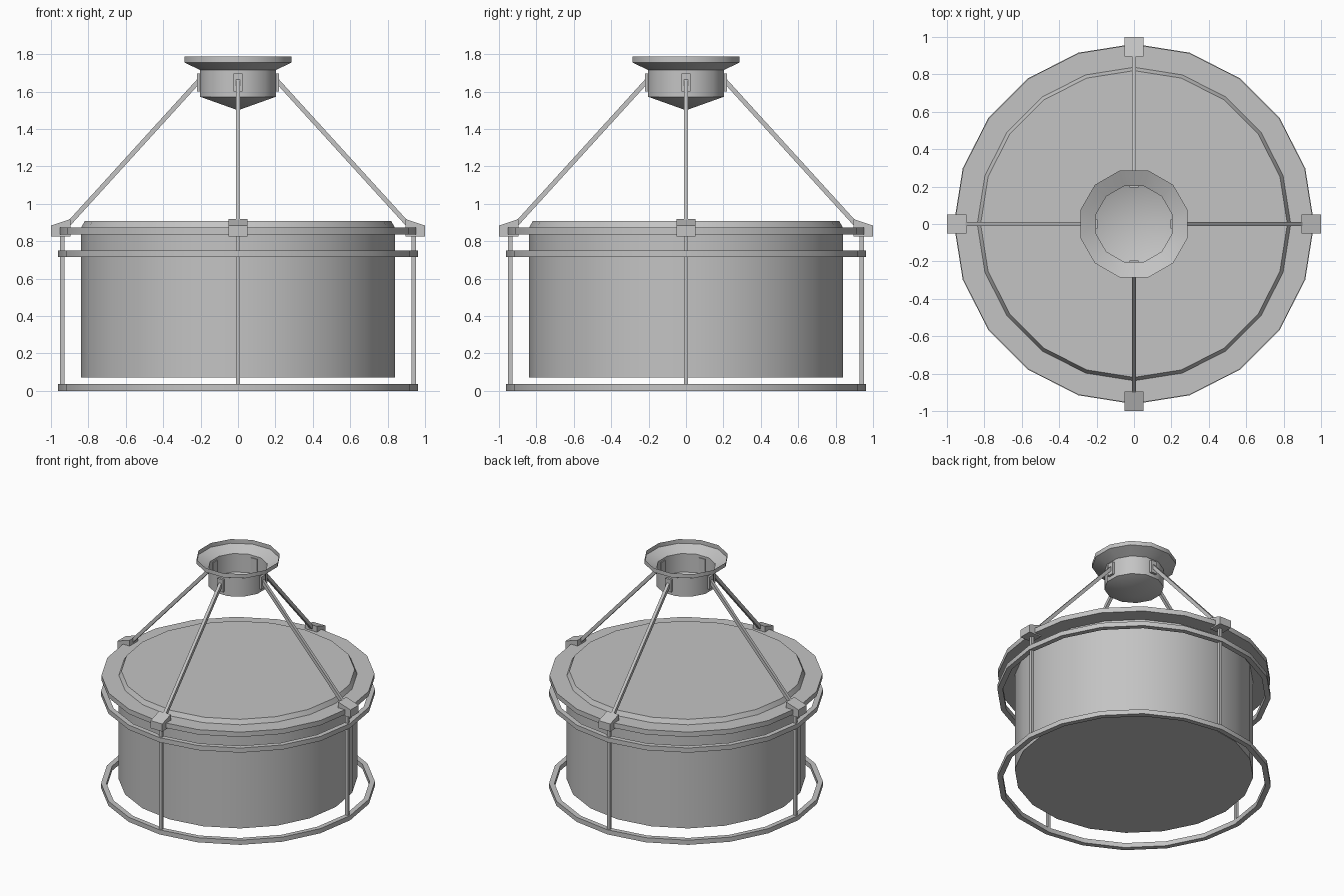
import bpy, bmesh, math
from mathutils import Matrix

cube = bpy.data.objects.get("Cube")
if cube:
    bpy.data.objects.remove(cube, do_unlink=True)

GREY = (0.55, 0.55, 0.55, 1)
metal = bpy.data.materials.new("plain_grey")
metal.use_nodes = True
metal.diffuse_color = GREY
metal.node_tree.nodes["Principled BSDF"].inputs["Base Color"].default_value = GREY


def finish(name, bm):
    """Turn a bmesh into a named object with the shared material."""
    bmesh.ops.remove_doubles(bm, verts=bm.verts, dist=1e-5)
    bmesh.ops.recalc_face_normals(bm, faces=bm.faces)
    mesh = bpy.data.meshes.new(name)
    bm.to_mesh(mesh)
    bm.free()
    mesh.materials.append(metal)
    obj = bpy.data.objects.new(name, mesh)
    bpy.context.collection.objects.link(obj)
    return obj


def lathe(name, profile, sides, phase=0.0, closed=False):
    """Spin an (r, z) profile around the z axis with smooth sides."""
    bm = bmesh.new()
    verts = [bm.verts.new((r * math.cos(phase), r * math.sin(phase), z)) for r, z in profile]
    edges = [bm.edges.new(pair) for pair in zip(verts, verts[1:])]
    if closed:
        edges.append(bm.edges.new((verts[-1], verts[0])))
    bmesh.ops.spin(bm, geom=verts + edges, cent=(0, 0, 0), axis=(0, 0, 1),
                   angle=math.tau, steps=sides, use_merge=True)
    obj = finish(name, bm)
    bpy.ops.object.select_all(action='DESELECT')
    obj.select_set(True)
    bpy.context.view_layer.objects.active = obj
    bpy.ops.object.shade_smooth_by_angle(angle=math.radians(32))
    return obj


def prism(name, outline, half_width, turn):
    """Extrude an (x, z) outline along y, then turn it around z."""
    bm = bmesh.new()
    face = bm.faces.new([bm.verts.new((x, -half_width, z)) for x, z in outline])
    new = bmesh.ops.extrude_face_region(bm, geom=[face])["geom"]
    moved = [v for v in new if isinstance(v, bmesh.types.BMVert)]
    bmesh.ops.translate(bm, verts=moved, vec=(0, 2 * half_width, 0))
    bmesh.ops.transform(bm, matrix=Matrix.Rotation(turn, 4, 'Z'), verts=bm.verts)
    return finish(name, bm)


def rect(x0, x1, z0, z1):
    return [(x0, z0), (x1, z0), (x1, z1), (x0, z1)]


def strut(x0, z0, x1, z1, half):
    """Outline of a slanted bar between two points."""
    length = math.hypot(x1 - x0, z1 - z0)
    nx, nz = -(z1 - z0) / length * half, (x1 - x0) / length * half
    return [(x0 + nx, z0 + nz), (x1 + nx, z1 + nz), (x1 - nx, z1 - nz), (x0 - nx, z0 - nz)]


# Drum shade and its lid with a chamfered raised centre
lathe("drum_shade", [(0, 0.07), (0.84, 0.07), (0.84, 0.84), (0, 0.84)], 20)
lathe("lid", [(0, 0.835), (0.96, 0.835), (0.96, 0.873), (0.838, 0.873),
              (0.82, 0.907), (0, 0.907)], 20)

# Hoops around the shade
for name, z in (("lower_hoop", 0.0), ("upper_hoop", 0.715)):
    lathe(name, rect(0.925, 0.963, z, z + 0.036), 20, closed=True)

# Open ceiling canopy with a flared rim and pointed base
lathe("canopy", [(0, 1.5), (0.209, 1.572), (0.209, 1.715), (0.296, 1.755), (0.296, 1.787)],
      12, phase=math.pi / 12)

# Uprights, clamps, slanted struts and brackets on four sides
for i, side in enumerate(("left", "back", "right", "front")):
    turn = i * math.pi / 2
    prism(side + "_upright", rect(0.928, 0.951, 0.03, 0.84), 0.0115, turn)
    prism(side + "_clamp", [(0.895, 0.825), (1.0, 0.825), (1.0, 0.884), (0.895, 0.918)],
          0.05, turn)
    prism(side + "_strut", strut(0.905, 0.893, 0.205, 1.662, 0.0125), 0.0115, turn)
    prism(side + "_bracket", rect(0.195, 0.219, 1.6, 1.697), 0.025, turn)
